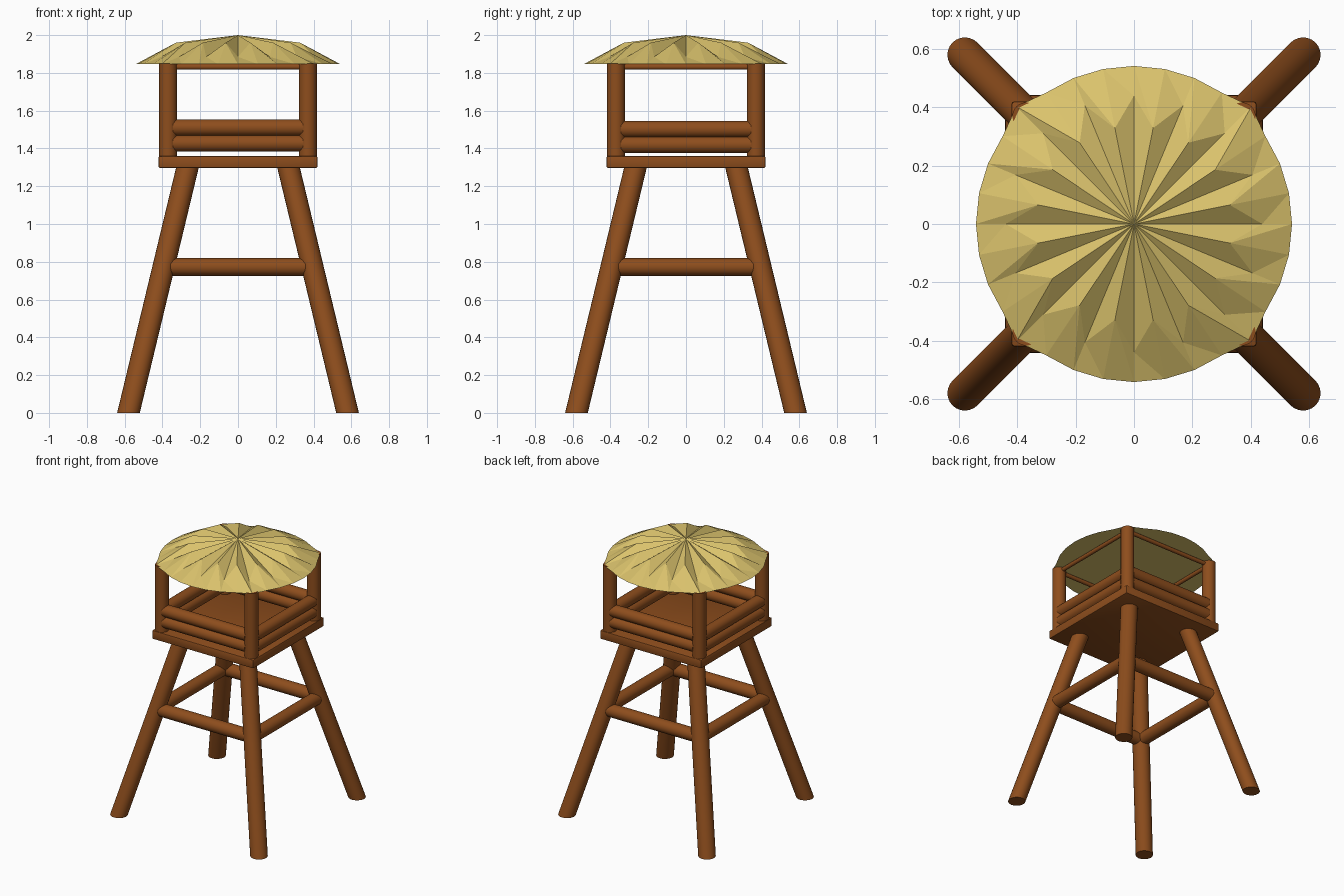
import bpy, bmesh, math
from mathutils import Vector

if "Cube" in bpy.data.objects:
    bpy.data.objects.remove(bpy.data.objects["Cube"])


def material(name, rgb):
    m = bpy.data.materials.new(name)
    m.diffuse_color = (*rgb, 1)
    m.use_nodes = True
    m.node_tree.nodes["Principled BSDF"].inputs["Base Color"].default_value = m.diffuse_color
    return m


wood = material("wood", (0.27, 0.075, 0.012))
straw = material("straw", (0.70, 0.54, 0.15))


def finish(name, bm, mat, smooth=True):
    bmesh.ops.recalc_face_normals(bm, faces=bm.faces)
    me = bpy.data.meshes.new(name)
    bm.to_mesh(me)
    bm.free()
    me.materials.append(mat)
    ob = bpy.data.objects.new(name, me)
    bpy.context.collection.objects.link(ob)
    if smooth:
        bpy.ops.object.select_all(action='DESELECT')
        ob.select_set(True)
        bpy.context.view_layer.objects.active = ob
        bpy.ops.object.shade_smooth_by_angle(angle=math.radians(35))
    return ob


def log(name, a, b, r, level_ends=False, sides=24):
    """Round log from a to b; level_ends keeps both end cuts horizontal."""
    a, b = Vector(a), Vector(b)
    d = b - a
    bm = bmesh.new()
    bmesh.ops.create_cone(bm, cap_ends=True, segments=sides,
                          radius1=r, radius2=r, depth=d.length)
    q = d.to_track_quat('Z', 'Y')
    for v in bm.verts:
        if level_ends:
            v.co = Vector((v.co.x, v.co.y, 0)) + (b if v.co.z > 0 else a)
        else:
            v.co = q @ v.co + (a + b) / 2
    return finish(name, bm, wood)


# Splayed legs and upright posts at the four corners
for sx, side in ((-1, "left"), (1, "right")):
    for sy, end in ((-1, "front"), (1, "back")):
        log(f"{end}_{side}_leg", (0.58 * sx, 0.58 * sy, 0),
            (0.265 * sx, 0.265 * sy, 1.31), 0.06, True)
        log(f"{end}_{side}_post", (0.37 * sx, 0.37 * sy, 1.35),
            (0.37 * sx, 0.37 * sy, 1.85), 0.047)

# Leg braces, railing logs and roof beams on each of the four sides
for i, side in enumerate(("front", "right", "back", "left")):
    c, s = round(math.cos(i * math.pi / 2)), round(math.sin(i * math.pi / 2))

    def bar(name, half, out, z, r, sides=24):
        ends = [(c * x + s * out, s * x - c * out, z) for x in (-half, half)]
        log(f"{side}_{name}", *ends, r, sides=sides)

    drop = 0.008 * (i % 2)
    bar("brace", 0.37, 0.395, 0.772, 0.047)
    bar("lower_rail", 0.345, 0.37, 1.427 - drop, 0.044)
    bar("upper_rail", 0.345, 0.37, 1.510 - drop, 0.044)
    bar("roof_beam", 0.37, 0.37, 1.832, 0.015, 12)

# Platform with softened edges
bm = bmesh.new()
bmesh.ops.create_cube(bm, size=1)
for v in bm.verts:
    v.co = (v.co.x * 0.84, v.co.y * 0.84, v.co.z * 0.065 + 1.3285)
bmesh.ops.bevel(bm, geom=bm.edges[:], offset=0.008, segments=2,
                profile=0.5, affect='EDGES')
finish("platform", bm, wood)

# Thatched roof: pleated star around the peak, sloping skirt, flat underside
bm = bmesh.new()
N = 32
peak = bm.verts.new((0, 0, 2.0))
mid, rim = [], []
for k in range(N):
    a = k * 2 * math.pi / N
    r, z = (0.44, 1.885) if k % 2 == 0 else (0.335, 1.96)
    mid.append(bm.verts.new((r * math.cos(a), r * math.sin(a), z)))
    R = 0.57 if k % 8 == 4 else 0.542
    rim.append(bm.verts.new((R * math.cos(a), R * math.sin(a), 1.846)))
for k in range(N):
    j = (k + 1) % N
    bm.faces.new((peak, mid[k], mid[j]))
    bm.faces.new((mid[k], rim[k], rim[j]))
    bm.faces.new((mid[k], rim[j], mid[j]))
bm.faces.new(rim[::-1])
finish("thatched_roof", bm, straw, smooth=False)
